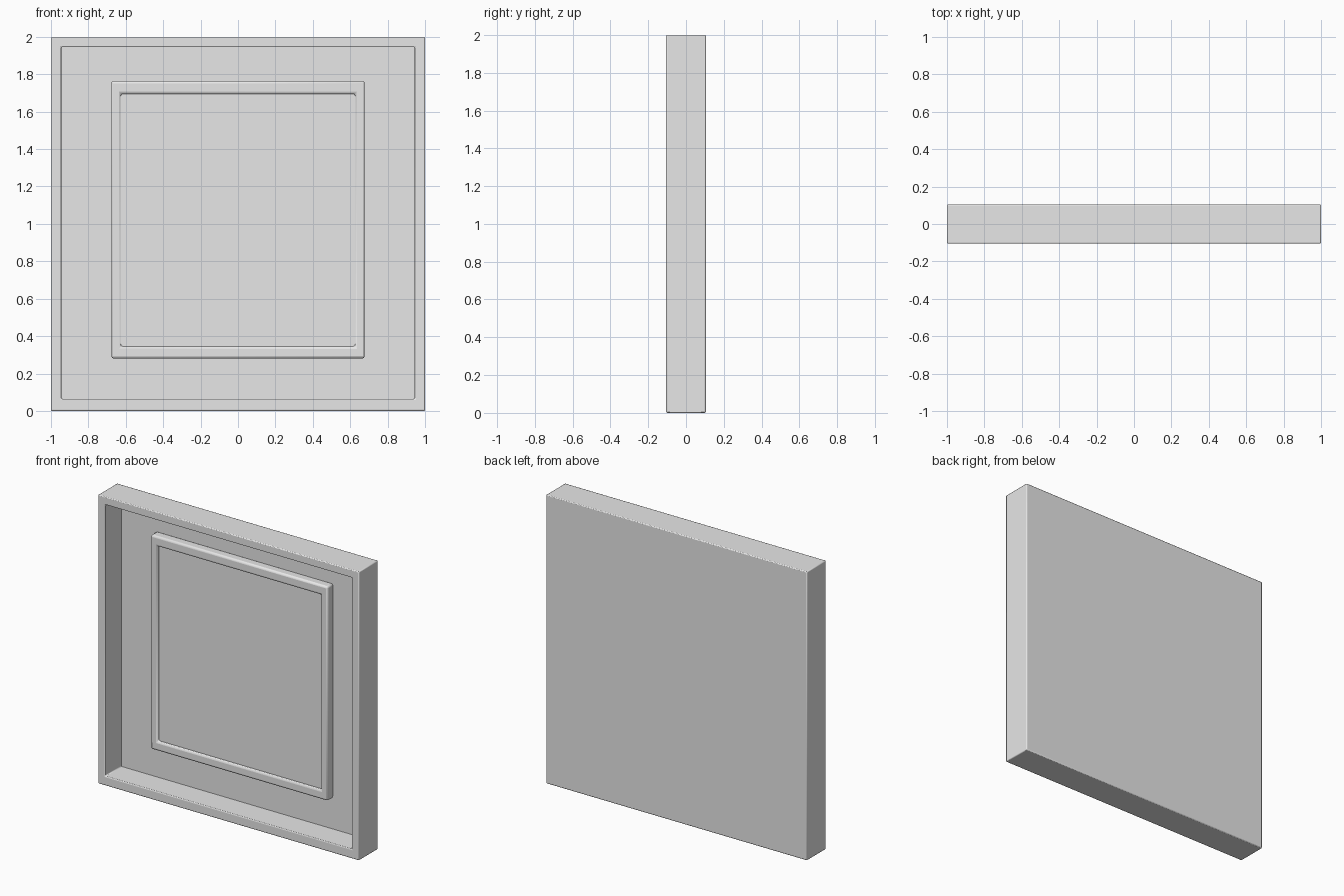
import bpy
import bmesh

cube = bpy.data.objects.get("Cube")
if cube:
    bpy.data.objects.remove(cube, do_unlink=True)

# One pale grey material
grey = bpy.data.materials.new("pale_grey")
grey.use_nodes = True
colour = (0.8, 0.8, 0.8, 1)
grey.diffuse_color = colour
grey.node_tree.nodes["Principled BSDF"].inputs["Base Color"].default_value = colour


def finish(bm, name, bevel):
    bmesh.ops.recalc_face_normals(bm, faces=bm.faces)
    mesh = bpy.data.meshes.new(name)
    bm.to_mesh(mesh)
    bm.free()
    mesh.materials.append(grey)
    obj = bpy.data.objects.new(name, mesh)
    bpy.context.collection.objects.link(obj)
    mod = obj.modifiers.new("soft_edges", "BEVEL")
    mod.width = bevel
    mod.segments = 2
    bpy.ops.object.select_all(action="DESELECT")
    obj.select_set(True)
    bpy.context.view_layer.objects.active = obj
    bpy.ops.object.shade_smooth_by_angle()
    return obj


def frame(name, outer, inner, front, back, bevel):
    """Rectangular ring; outer and inner are (half width, bottom, top)."""
    bm = bmesh.new()
    loops = []
    for (w, low, high), y in ((outer, back), (outer, front), (inner, front), (inner, back)):
        corners = ((-w, low), (w, low), (w, high), (-w, high))
        loops.append([bm.verts.new((x, y, z)) for x, z in corners])
    for i, loop in enumerate(loops):
        following = loops[(i + 1) % 4]
        for j in range(4):
            k = (j + 1) % 4
            bm.faces.new((loop[j], loop[k], following[k], following[j]))
    return finish(bm, name, bevel)


def panel(name, size, front, back):
    w, low, high = size
    bm = bmesh.new()
    bmesh.ops.create_cube(bm, size=1)
    for v in bm.verts:
        v.co = (v.co.x * 2 * w, front if v.co.y < 0 else back,
                low if v.co.z < 0 else high)
    return finish(bm, name, 0.003)


# Deep outer frame closed by a flush back panel
frame("outer_frame", (1, 0, 2), (0.945, 0.065, 1.945), -0.105, 0.105, 0.006)
panel("back_panel", (0.96, 0.05, 1.96), 0.073, 0.105)

# Raised inner moulding around a shallow picture panel
frame("inner_frame", (0.677, 0.28, 1.765), (0.627, 0.345, 1.695), 0.012, 0.08, 0.012)
panel("picture_panel", (0.64, 0.33, 1.71), 0.03, 0.08)
